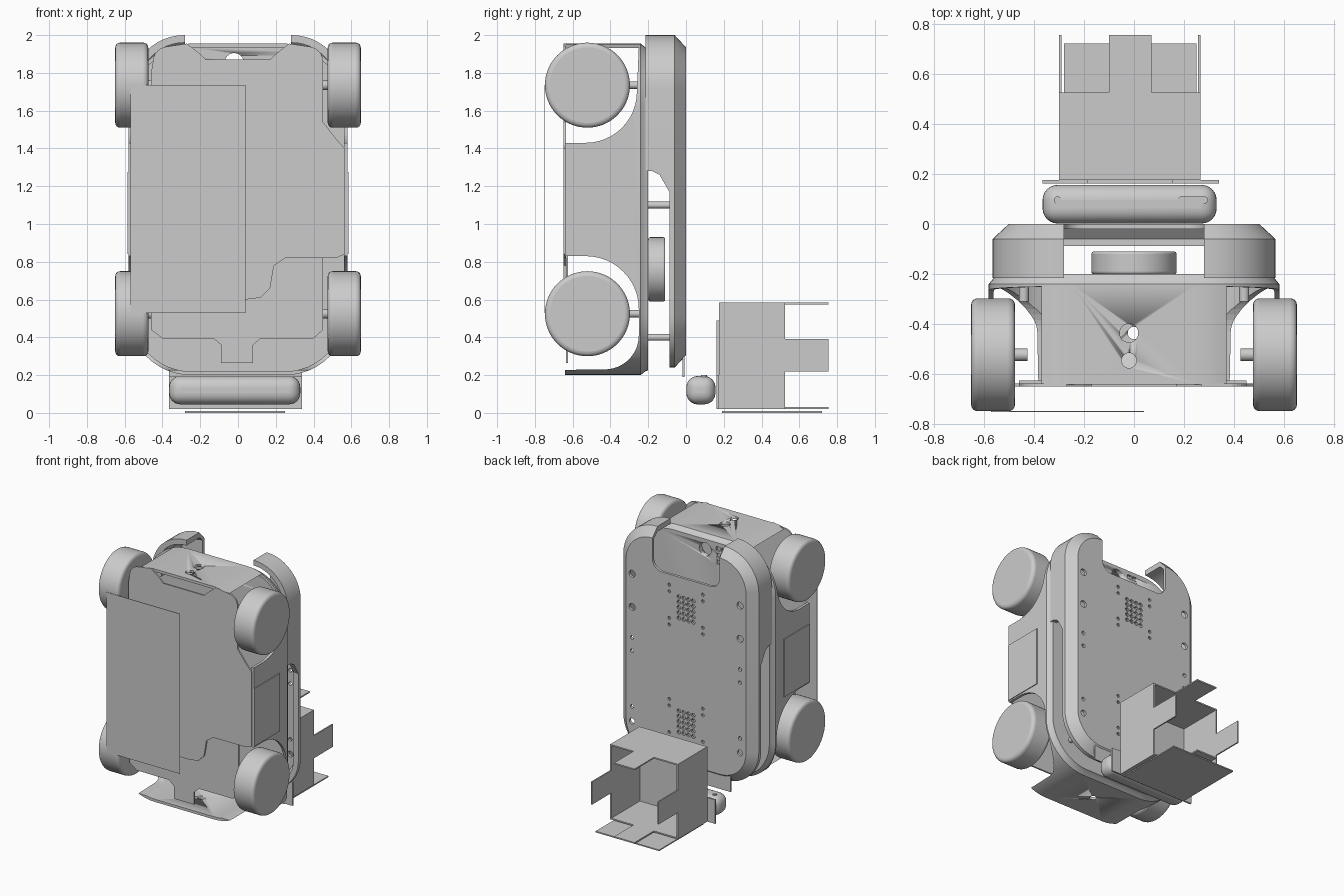
import bpy, bmesh, math
from mathutils import Vector, Matrix

cube = bpy.data.objects.get("Cube")
if cube:
    bpy.data.objects.remove(cube, do_unlink=True)

grey = bpy.data.materials.new("light_grey")
grey.use_nodes = True
grey.diffuse_color = (0.6, 0.6, 0.6, 1)
grey.node_tree.nodes["Principled BSDF"].inputs["Base Color"].default_value = (0.6, 0.6, 0.6, 1)


def finish(name, bm, smooth=True):
    bmesh.ops.recalc_face_normals(bm, faces=bm.faces)
    me = bpy.data.meshes.new(name)
    bm.to_mesh(me)
    bm.free()
    me.materials.append(grey)
    ob = bpy.data.objects.new(name, me)
    bpy.context.collection.objects.link(ob)
    if smooth:
        activate(ob)
        bpy.ops.object.shade_smooth_by_angle(angle=math.radians(30))
    return ob


def activate(ob):
    bpy.ops.object.select_all(action='DESELECT')
    ob.select_set(True)
    bpy.context.view_layer.objects.active = ob


def modify(ob, kind, **settings):
    mod = ob.modifiers.new(kind.lower(), kind)
    for key, value in settings.items():
        setattr(mod, key, value)
    activate(ob)
    bpy.ops.object.modifier_apply(modifier=mod.name)


def cut(ob, cutter):
    modify(ob, 'BOOLEAN', operation='DIFFERENCE', solver='EXACT', object=cutter)
    bpy.data.objects.remove(cutter, do_unlink=True)


def add_box(bm, x, y, z):
    size = [b - a for a, b in (x, y, z)]
    mid = Vector([(a + b) / 2 for a, b in (x, y, z)])
    bmesh.ops.create_cube(bm, size=1, matrix=Matrix.Translation(mid) @ Matrix.Diagonal((*size, 1)))


def add_cyl(bm, centre, r, depth, axis, n=24):
    turn = {'X': Matrix.Rotation(math.pi / 2, 4, 'Y'),
            'Y': Matrix.Rotation(math.pi / 2, 4, 'X'), 'Z': Matrix()}[axis]
    bmesh.ops.create_cone(bm, cap_ends=True, segments=n, radius1=r, radius2=r, depth=depth,
                          matrix=Matrix.Translation(centre) @ turn)


def box(name, x, y, z, bevel=0, segments=3):
    bm = bmesh.new()
    add_box(bm, x, y, z)
    ob = finish(name, bm, smooth=bevel > 0)
    if bevel:
        modify(ob, 'BEVEL', width=bevel, segments=segments)
    return ob


def cylinder(name, centre, r, depth, axis, bevel=0, n=64):
    bm = bmesh.new()
    add_cyl(bm, centre, r, depth, axis, n)
    ob = finish(name, bm)
    if bevel:
        modify(ob, 'BEVEL', width=bevel, segments=4, limit_method='ANGLE')
    return ob


def prism(name, pts, axis, a, b):
    """Extrude a 2D profile: (y, z) along X, or (x, z) along Y."""
    place = (lambda p, t: (t, *p)) if axis == 'X' else (lambda p, t: (p[0], t, p[1]))
    bm = bmesh.new()
    f = bm.faces.new([bm.verts.new(place(p, a)) for p in pts])
    ext = bmesh.ops.extrude_face_region(bm, geom=[f])
    step = Vector(place((0, 0), b - a))
    bmesh.ops.translate(bm, vec=step, verts=[v for v in ext['geom'] if isinstance(v, bmesh.types.BMVert)])
    return finish(name, bm, smooth=False)


def arc(cx, cz, r, start, end, n=12):
    return [(cx + r * math.cos(t), cz + r * math.sin(t))
            for t in (math.radians(start + (end - start) * i / n) for i in range(n + 1))]


def rounded(hw, z0, z1, r, inset=0):
    hw, z0, z1, r = hw - inset, z0 + inset, z1 - inset, r - inset
    return (arc(hw - r, z1 - r, r, 0, 90) + arc(r - hw, z1 - r, r, 90, 180)
            + arc(r - hw, z0 + r, r, 180, 270) + arc(hw - r, z0 + r, r, 270, 360))


def shell(name, dims, sections):
    """Loft rounded outlines through (y, inset) sections into a closed solid."""
    bm = bmesh.new()
    rings = [[bm.verts.new((x, y, z)) for x, z in rounded(*dims, inset)] for y, inset in sections]
    for a, b in zip(rings, rings[1:]):
        for i in range(len(a)):
            j = (i + 1) % len(a)
            bm.faces.new((a[i], a[j], b[j], b[i]))
    bm.faces.new(rings[0])
    bm.faces.new(rings[-1])
    return finish(name, bm)


# Hollow hull with wheel arches cut through both sides
hull = shell("hull", (0.58, 0.2, 1.955, 0.33),
             [(-0.235, 0.02), (-0.64, 0.02), (-0.64, 0), (-0.24, 0), (-0.215, 0.02), (-0.2, 0.025)])
upper = [(-0.9, 1.43)] + arc(-0.53, 1.70, 0.27, -90, 0) + [(-0.25, 1.932), (-0.9, 1.932)]
lower = [(-0.9, 0.83)] + arc(-0.53, 0.55, 0.28, 90, 0) + arc(-0.43, 0.41, 0.18, 0, -90) + [(-0.9, 0.225)]
for profile in (upper, lower):
    cut(hull, prism("arch_cutter", profile, 'X', -1, 1))

# Holes in the hull ends, camera opening and ports
bm = bmesh.new()
add_cyl(bm, (-0.02, -0.435, 1.95), 0.037, 0.2, 'Z')
add_cyl(bm, (-0.02, -0.545, 1.95), 0.03, 0.2, 'Z')
add_cyl(bm, (0, -0.435, 0.2), 0.025, 0.2, 'Z')
add_cyl(bm, (-0.02, -0.22, 1.855), 0.05, 0.2, 'Y')
for i in range(2):
    for j in range(3):
        x, z = -0.19 + 0.045 * i, 1.77 + 0.05 * j
        add_box(bm, (x, x + 0.035), (-0.215, -0.1), (z, z + 0.03))
cut(hull, finish("hull_hole_cutter", bm))

# Lid: chamfered shell with an end notch and a shallow skirt on the lower part
lid = shell("lid", (0.565, 0.24, 2.0, 0.28),
            [(-0.02, 0.075), (-0.06, 0.04), (-0.215, 0.04), (-0.215, 0), (-0.06, 0), (0, 0.065)])
cut(lid, prism("notch_cutter", [(0.28, 2.2)] + arc(0.2, 1.78, 0.08, 0, -90)
               + arc(-0.2, 1.78, 0.08, 270, 180) + [(-0.28, 2.2)], 'Y', -0.5, 0.3))
cut(lid, prism("skirt_cutter", [(-0.5, 1.30), (-0.18, 1.28), (-0.14, 1.26), (-0.088, 1.17),
                                (-0.088, 0), (-0.5, 0)], 'X', -1, 1))

# Screw holes and hole grids in the lid
bm = bmesh.new()
for s in (-1, 1):
    for z, r in ((1.62, 0.026), (1.37, 0.026), (1.14, 0.014), (1.04, 0.014), (0.62, 0.014), (0.51, 0.022)):
        add_cyl(bm, (0.45 * s, 0, z), r, 0.1, 'Y', 16)
for zc in (1.47, 0.61):
    for i in range(4):
        for j in range(5):
            add_cyl(bm, (0.04 * (i - 1.5), 0, zc + 0.04 * (j - 2)), 0.015, 0.1, 'Y', 10)
    for x in (-0.14, 0.14):
        for dz in (-0.15, -0.1, 0.1, 0.15):
            add_cyl(bm, (x, 0, zc + dz), 0.012, 0.1, 'Y', 10)
cut(lid, finish("lid_hole_cutter", bm))

# Sensor disc and standoffs between hull and lid
cylinder("sensor_disc", (0, -0.155, 0.76), 0.17, 0.09, 'Y', bevel=0.01)
for s, side in ((-1, "right"), (1, "left")):
    for z in (0.4, 1.1):
        cylinder(f"{side}_standoff", (0.4 * s, -0.11, z), 0.018, 0.19, 'Y', n=16)
    # Side doors
    box(f"{side}_door", sorted((0.575 * s, 0.586 * s)), (-0.64, -0.335), (0.84, 1.275))
    # Wheels and axles
    for z, end in ((1.735, "upper"), (0.525, "lower")):
        cylinder(f"{side}_{end}_wheel", (0.5625 * s, -0.522, z), 0.225, 0.175, 'X', bevel=0.025)
        cylinder(f"{side}_{end}_axle", (0.455 * s, -0.522, z), 0.025, 0.06, 'X', n=20)
        cylinder(f"{side}_{end}_mount", (0.44 * s, -0.27, z), 0.02, 0.08, 'Y', n=16)

# Underside plates
base = [(-0.46, 1.8)] + arc(-0.37, 1.86, 0.08, 180, 90, 6) + [
    (-0.27, 1.955), (-0.2, 1.9), (-0.17, 1.87), (0.17, 1.87), (0.2, 1.9), (0.27, 1.955)] + arc(
    0.37, 1.86, 0.08, 90, 0, 6) + [
    (0.45, 1.54), (0.52, 1.45), (0.565, 1.4), (0.565, 0.84), (0.52, 0.82), (0.25, 0.82), (0.19, 0.78),
    (0.17, 0.66), (0.12, 0.61), (0.04, 0.6), (-0.46, 0.6), (-0.46, 0.76), (-0.565, 0.84), (-0.565, 1.43), (-0.46, 1.5)]
prism("base_plate", base, 'Y', -0.648, -0.636)
tail = [(-0.46, 0.88), (-0.46, 0.44), (-0.4, 0.395), (-0.13, 0.395), (-0.09, 0.36), (-0.09, 0.265),
        (0.08, 0.265), (0.08, 0.36), (0.12, 0.395), (0.4, 0.395), (0.45, 0.44), (0.45, 0.88)]
prism("base_tail_plate", tail, 'Y', -0.636, -0.624)
box("front_sheet", (-0.57, 0.04), (-0.75, -0.746), (0.53, 1.735))

# Bracket with two slots, and the padded bumper under it
shelf = box("bracket_shelf", (-0.365, 0.34), (-0.015, 0.175), (0.19, 0.2))
bm = bmesh.new()
for x in (-0.26, 0.235):
    add_box(bm, (x - 0.045, x + 0.045), (0.08, 0.11), (0.1, 0.3))
    for s in (-1, 1):
        add_cyl(bm, (x + 0.045 * s, 0.095, 0.2), 0.015, 0.15, 'Z', 16)
cut(shelf, finish("slot_cutter", bm))
box("bracket_upright", (-0.365, 0.34), (-0.018, -0.008), (0.19, 0.32))
box("bracket_back", (-0.365, 0.34), (0.162, 0.175), (0.02, 0.2))
box("bracket_tab", (-0.185, 0.155), (0.162, 0.18), (0.2, 0.49))
box("bumper", (-0.365, 0.33), (0.002, 0.156), (0.045, 0.195), bevel=0.06, segments=6)

# Open carton with flaps
L, R, T = -0.30, 0.265, 0.01
box("carton_end", (L, R), (0.175, 0.185), (0.02, 0.585))
box("carton_top", (L, R), (0.175, 0.525), (0.575, 0.585))
box("carton_bottom", (L, R), (0.175, 0.525), (0.02, 0.03))
box("carton_top_flap", (-0.1, 0.07), (0.525, 0.755), (0.575, 0.585))
box("carton_bottom_flap", (-0.1, 0.07), (0.525, 0.755), (0.02, 0.03))
for x, side in ((L, "right"), (R - T, "left")):
    box(f"carton_{side}_wall", (x, x + T), (0.175, 0.525), (0.02, 0.585))
    box(f"carton_{side}_flap", (x, x + T), (0.525, 0.755), (0.22, 0.39))
box("floor_plate", (-0.28, 0.25), (0.19, 0.72), (0, 0.009))
